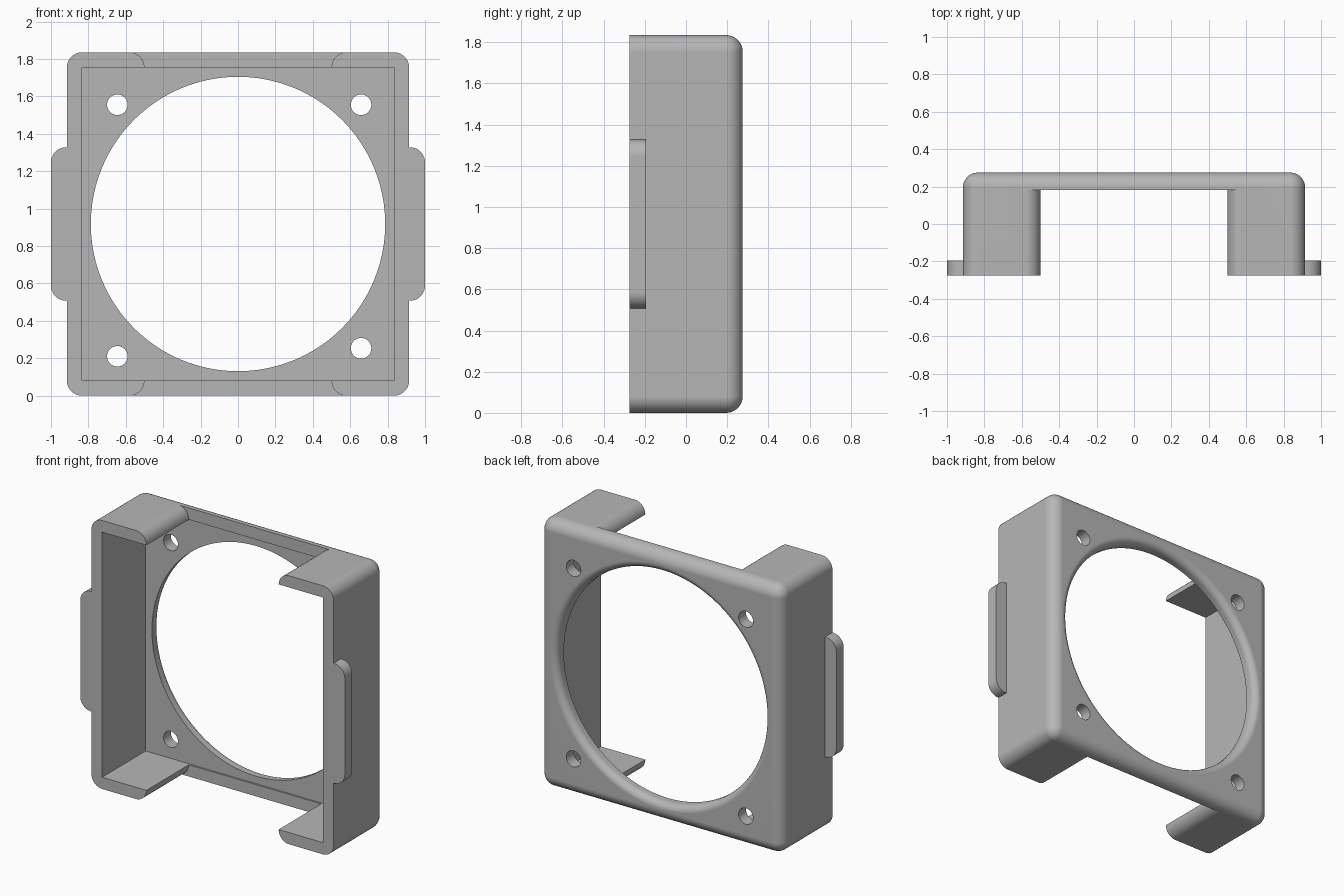
import bpy, bmesh
from math import sin, cos, pi, radians

if "Cube" in bpy.data.objects:
    bpy.data.objects.remove(bpy.data.objects["Cube"], do_unlink=True)

FRONT, BACK = -0.275, 0.275
HALF, MID = 0.915, 0.9175      # half width, centre height
WALL, R = 0.08, 0.08           # wall thickness, edge radius
STEPS = 8

grey = bpy.data.materials.new("plain grey")
grey.use_nodes = True
grey.diffuse_color = (0.47, 0.47, 0.47, 1)
grey.node_tree.nodes["Principled BSDF"].inputs["Base Color"].default_value = grey.diffuse_color


def arc(cx, cz, r, start, end, n=STEPS):
    return [(cx + r * cos(a), cz + r * sin(a))
            for a in (start + (end - start) * i / n for i in range(n + 1))]


def rounded_rect(hx, hz, r):
    pts = []
    for k, (sx, sz) in enumerate([(1, 1), (-1, 1), (-1, -1), (1, -1)]):
        pts += arc(sx * (hx - r), MID + sz * (hz - r), r, k * pi / 2, (k + 1) * pi / 2)
    return pts


def circle(x, z, r, n):
    return arc(x, z, r, 0, 2 * pi, n)[:-1]


def loft(name, rings):
    """Skin a list of (xz outline, y) rings into a closed solid."""
    bm = bmesh.new()
    loops = [[bm.verts.new((x, y, z)) for x, z in outline] for outline, y in rings]
    for a, b in zip(loops, loops[1:]):
        for i in range(len(a)):
            j = (i + 1) % len(a)
            bm.faces.new((a[i], a[j], b[j], b[i]))
    bm.faces.new(loops[0])
    bm.faces.new(loops[-1])
    bmesh.ops.remove_doubles(bm, verts=bm.verts, dist=1e-5)
    bmesh.ops.recalc_face_normals(bm, faces=bm.faces)
    mesh = bpy.data.meshes.new(name)
    bm.to_mesh(mesh)
    bm.free()
    mesh.materials.append(grey)
    ob = bpy.data.objects.new(name, mesh)
    bpy.context.collection.objects.link(ob)
    return ob


def activate(ob):
    bpy.ops.object.select_all(action='DESELECT')
    ob.select_set(True)
    bpy.context.view_layer.objects.active = ob


def cut(ob, cutter):
    cutter.hide_render = True
    mod = ob.modifiers.new("cut", 'BOOLEAN')
    mod.operation, mod.solver, mod.object = 'DIFFERENCE', 'EXACT', cutter
    activate(ob)
    bpy.ops.object.modifier_apply(modifier=mod.name)
    bpy.data.objects.remove(cutter, do_unlink=True)


def finish(ob):
    activate(ob)
    bpy.ops.object.shade_smooth_by_angle(angle=radians(30))
    mod = ob.modifiers.new("even shading", 'WEIGHTED_NORMAL')
    mod.keep_sharp = True


# Housing: rounded box with a filleted back rim
rings = [(rounded_rect(HALF, MID, R), FRONT)]
for i in range(STEPS + 1):
    a = i / STEPS * pi / 2
    d = R * (1 - cos(a))
    rings.append((rounded_rect(HALF - d, MID - d, R - d), BACK - R + R * sin(a)))
housing = loft("housing", rings)

# Open pocket in the front
h, v = HALF - WALL, MID - WALL
pocket = [(-h, MID - v), (h, MID - v), (h, MID + v), (-h, MID + v)]
cut(housing, loft("pocket_cutter", [(pocket, -0.5), (pocket, 0.195)]))

# Gaps in the top and bottom walls, leaving rounded wall ends
quarter = arc(0.581, MID + v, 0.081, pi, pi / 2) + [(0.581, 2.1)]
upper = quarter + [(-x, z) for x, z in reversed(quarter)]
gap = upper + [(x, 2 * MID - z) for x, z in reversed(upper)]
cut(housing, loft("gap_cutter", [(gap, -0.5), (gap, 0.183)]))

# Large round opening with a rounded back edge
BORE, F = 0.787, 0.047
rings = [(circle(0, MID, BORE, 96), -0.5)]
for i in range(STEPS + 1):
    a = i / STEPS * pi / 2
    rings.append((circle(0, MID, BORE + F * (1 - cos(a)), 96), BACK - F + F * sin(a)))
rings.append((circle(0, MID, BORE + F, 96), 0.5))
cut(housing, loft("bore_cutter", rings))

# Four screw holes
for x, z in [(-0.645, 1.555), (0.658, 1.555), (-0.645, 0.21), (0.658, 0.253)]:
    hole = circle(x, z, 0.055, 32)
    cut(housing, loft("screw_cutter", [(hole, 0), (hole, 0.5)]))
finish(housing)

# Side tabs with rounded outer corners
for side, name in ((1, "left_tab"), (-1, "right_tab")):
    top = arc(HALF + 0.005, MID + 0.33, 0.08, 0, pi / 2) + [(HALF, MID + 0.41)]
    outline = top + [(x, 2 * MID - z) for x, z in reversed(top)]
    outline = [(side * x, z) for x, z in outline]
    finish(loft(name, [(outline, FRONT), (outline, -0.195)]))
